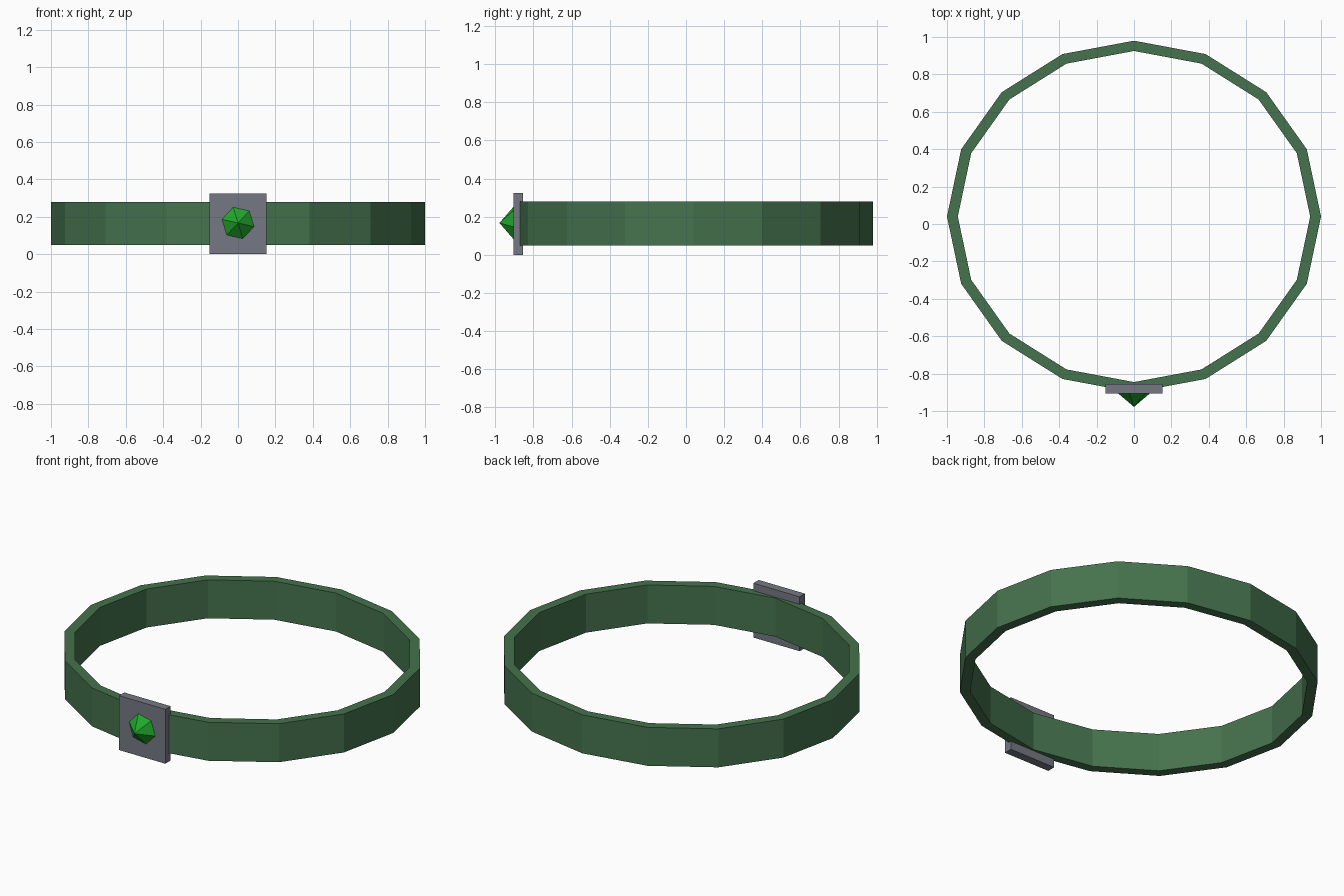
import bpy, bmesh
from math import pi, cos, sin, radians

if "Cube" in bpy.data.objects:
    bpy.data.objects.remove(bpy.data.objects["Cube"])


def add_object(name, bm, color):
    bmesh.ops.recalc_face_normals(bm, faces=bm.faces)
    mesh = bpy.data.meshes.new(name)
    bm.to_mesh(mesh)
    bm.free()
    mat = bpy.data.materials.new(name + "_color")
    mat.diffuse_color = color
    mat.use_nodes = True
    mat.node_tree.nodes["Principled BSDF"].inputs["Base Color"].default_value = mat.diffuse_color
    mesh.materials.append(mat)
    obj = bpy.data.objects.new(name, mesh)
    bpy.context.collection.objects.link(obj)
    return obj


# Band: 16-sided, slightly oval hoop with a rectangular section
SIDES, CENTER_Y = 16, 0.04
section = [(1.0, 0.94, 0.05), (1.0, 0.94, 0.28), (0.942, 0.885, 0.28), (0.942, 0.885, 0.05)]
bm = bmesh.new()
rings = []
for i in range(SIDES):
    a = 2 * pi * i / SIDES
    rings.append([bm.verts.new((rx * cos(a), CENTER_Y + ry * sin(a), z)) for rx, ry, z in section])
for i in range(SIDES):
    r, s = rings[i], rings[(i + 1) % SIDES]
    for j in range(4):
        k = (j + 1) % 4
        bm.faces.new((r[j], s[j], s[k], r[k]))
add_object("band", bm, (0.06, 0.17, 0.075, 1))

# Setting plate on the front
bm = bmesh.new()
bmesh.ops.create_cube(bm, size=1)
for v in bm.verts:
    v.co = (v.co.x * 0.306, v.co.y * 0.05 - 0.88, v.co.z * 0.325 + 0.1625)
add_object("setting_plate", bm, (0.18, 0.19, 0.23, 1))

# Gem: six-sided point facing forward
bm = bmesh.new()
tip = bm.verts.new((0, -0.978, 0.167))
base = []
for i in range(6):
    a = radians(47 + 60 * i)
    base.append(bm.verts.new((0.094 * cos(a), -0.90, 0.167 + 0.094 * sin(a))))
for i in range(6):
    bm.faces.new((base[i], base[(i + 1) % 6], tip))
bm.faces.new(base)
add_object("gem", bm, (0.015, 0.4, 0.025, 1))
